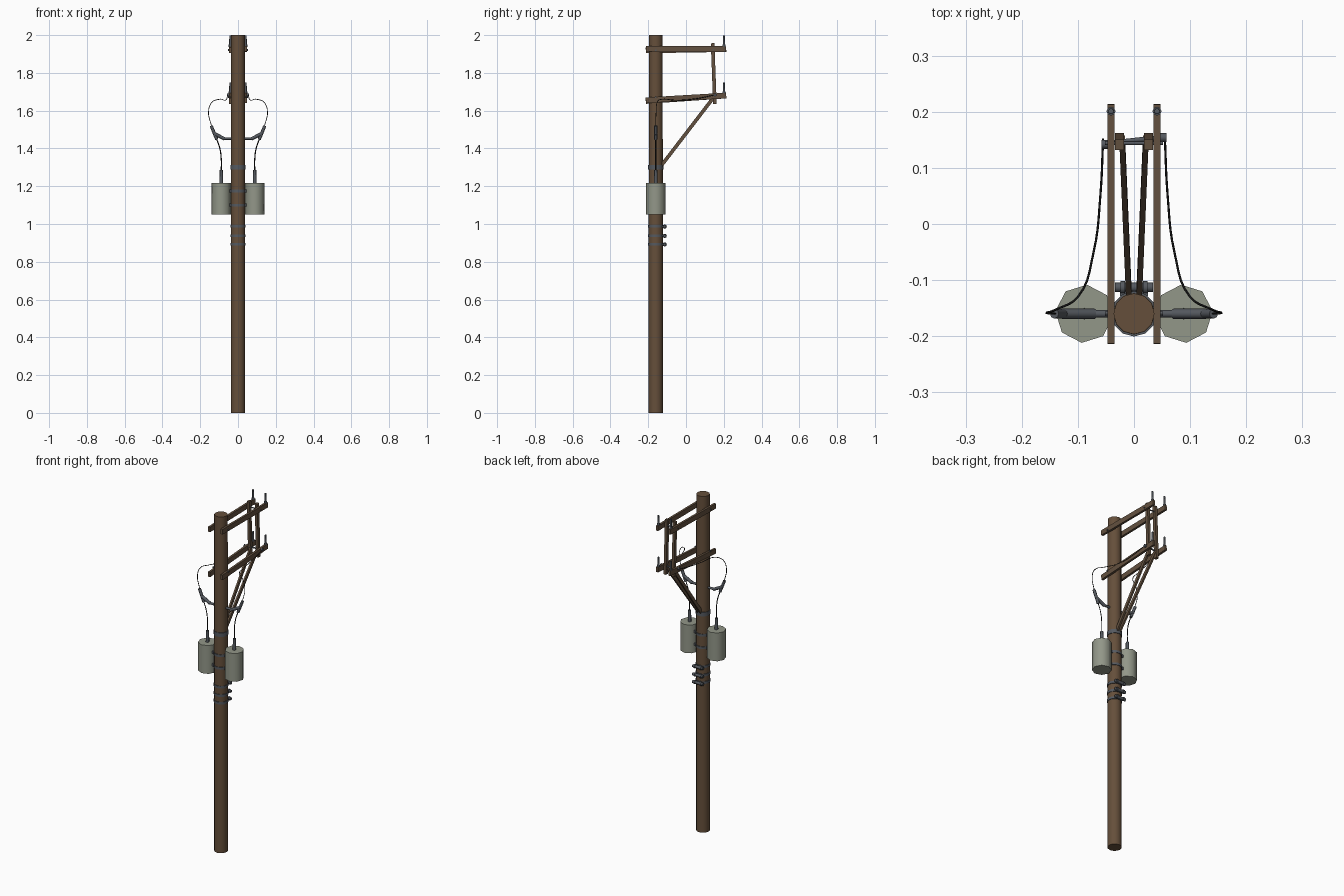
import bpy, bmesh, math
from mathutils import Vector, Matrix

if "Cube" in bpy.data.objects:
    bpy.data.objects.remove(bpy.data.objects["Cube"])


def mat(name, rgb):
    m = bpy.data.materials.new(name)
    m.diffuse_color = (*rgb, 1)
    m.use_nodes = True
    m.node_tree.nodes["Principled BSDF"].inputs["Base Color"].default_value = m.diffuse_color
    return m


POLE = mat("pole brown", (0.13, 0.078, 0.043))
WOOD = mat("crossarm brown", (0.125, 0.082, 0.05))
TANK = mat("tank grey green", (0.29, 0.31, 0.25))
METAL = mat("dark metal", (0.09, 0.1, 0.115))
WIRE = mat("black wire", (0.012, 0.012, 0.012))
PY = -0.16  # pole centre line in y


def finish(name, bm, material, smooth=None):
    me = bpy.data.meshes.new(name)
    bmesh.ops.recalc_face_normals(bm, faces=bm.faces)
    bm.to_mesh(me)
    bm.free()
    me.materials.append(material)
    ob = bpy.data.objects.new(name, me)
    bpy.context.collection.objects.link(ob)
    if smooth:
        bpy.context.view_layer.objects.active = ob
        ob.select_set(True)
        bpy.ops.object.shade_smooth_by_angle(angle=math.radians(smooth))
        ob.select_set(False)
    return ob


def rod(name, a, b, r, material, sides=8, r2=None, spin=0.0):
    """Cylinder or cone between two points."""
    a, b = Vector(a), Vector(b)
    d = b - a
    bm = bmesh.new()
    bmesh.ops.create_cone(bm, cap_ends=True, segments=sides, radius1=r,
                          radius2=r if r2 is None else r2, depth=d.length)
    M = Matrix.Translation((a + b) / 2) @ d.to_track_quat('Z', 'Y').to_matrix().to_4x4()
    bm.transform(M @ Matrix.Rotation(spin, 4, 'Z'))
    return finish(name, bm, material, 50)


def beam(name, a, b, w, h, material):
    """Square timber between two points, w wide in x, h deep across."""
    a, b = Vector(a), Vector(b)
    z = (b - a).normalized()
    y = z.cross(Vector((1, 0, 0))).normalized()
    x = y.cross(z)
    R = Matrix((x, y, z)).transposed().to_4x4()
    bm = bmesh.new()
    bmesh.ops.create_cube(bm, size=1)
    bm.transform(Matrix.Translation((a + b) / 2) @ R
                 @ Matrix.Diagonal((w, h, (b - a).length, 1)))
    return finish(name, bm, material)


def wire(name, pts, r):
    """Smooth round cable through the points."""
    cu = bpy.data.curves.new(name, 'CURVE')
    cu.dimensions = '3D'
    cu.bevel_depth = r
    cu.bevel_resolution = 0
    cu.resolution_u = 5
    sp = cu.splines.new('BEZIER')
    sp.bezier_points.add(len(pts) - 1)
    for p, co in zip(sp.bezier_points, pts):
        p.co = co
        p.handle_left_type = p.handle_right_type = 'AUTO'
    ob = bpy.data.objects.new(name, cu)
    bpy.context.collection.objects.link(ob)
    cu.materials.append(WIRE)
    bpy.context.view_layer.objects.active = ob
    ob.select_set(True)
    bpy.ops.object.convert(target='MESH')
    ob.select_set(False)


# main pole
rod("pole", (0, PY, 0), (0, PY, 2), 0.038, POLE, 12, 0.0365)

# metal bands round the pole
for i, (z, h) in enumerate([(1.3, 0.024), (1.175, 0.014), (1.1, 0.014),
                            (0.988, 0.014), (0.938, 0.014), (0.893, 0.014)]):
    rod(f"pole_band_{i}", (0, PY, z - h / 2), (0, PY, z + h / 2), 0.0405, METAL, 12)

# spool insulators on the back of the pole
for i, z in enumerate((0.986, 0.937, 0.892)):
    rod(f"spool_{i}", (-0.034, -0.113, z), (0.034, -0.113, z), 0.0085, METAL)
    for x in (-0.02, 0.02):
        rod(f"spool_flange_{i}", (x - 0.004, -0.113, z), (x + 0.004, -0.113, z), 0.0115, METAL)
    beam(f"spool_bracket_{i}", (0, -0.128, z), (0, -0.115, z), 0.05, 0.008, METAL)

for s, side in ((-1, "left"), (1, "right")):
    X = 0.041 * s
    tilt = 0.004 * s
    # pairs of crossarms
    beam(f"upper_arm_{side}", (X, -0.213, 1.923 + tilt), (X, 0.213, 1.926), 0.013, 0.03, WOOD)
    beam(f"lower_arm_{side}", (X, -0.213, 1.653 + tilt / 2), (X, 0.213, 1.68), 0.013, 0.03, WOOD)
    # upright and diagonal braces
    beam(f"upright_{side}", (0.026 * s, 0.153, 1.635), (0.026 * s, 0.141, 1.957), 0.016, 0.019, WOOD)
    beam(f"diagonal_{side}", (0.021 * s, 0.15, 1.675), (0.009 * s, -0.13, 1.31), 0.01, 0.019, WOOD)
    # insulator pins at the arm ends
    for z, n in ((1.938, "upper"), (1.69, "lower")):
        rod(f"{n}_pin_{side}", (X, 0.201, z), (X, 0.201, z + 0.06), 0.006, METAL, 8, 0.005)
        rod(f"{n}_pin_foot_{side}", (X, 0.201, z), (X, 0.201, z + 0.012), 0.008, METAL)
        # bolt heads where arms meet the pole
        rod(f"{n}_bolt_{side}", (X, PY, z - 0.018), (0.052 * s, PY, z - 0.018), 0.005, METAL, 6)
    rod(f"clamp_{side}", (0.046 * s, 0.148 + 0.006 * s, 1.683),
        (0.058 * s, 0.148 + 0.006 * s, 1.683), 0.008, METAL)

    # transformer tank with lid rim, bushing and hangers
    T = 0.0885 * s
    rod(f"tank_{side}", (T, PY, 1.05), (T, PY, 1.218), 0.052, TANK, 8, spin=0.09 * s)
    rod(f"tank_bushing_{side}", (T, PY, 1.215), (T, PY, 1.285), 0.01, METAL, 8, 0.0085)
    for z in (1.175, 1.1):
        beam(f"tank_hanger_{side}", (0.043 * s, PY - 0.02, z), (0.043 * s, PY + 0.02, z),
             0.014, 0.016, METAL)

    # fuse cutout on its bracket
    rod(f"fuse_bracket_{side}", (0.03 * s, PY, 1.452), (0.075 * s, PY, 1.452), 0.007, METAL)
    rod(f"fuse_arm_{side}", (0.07 * s, PY, 1.45), (0.128 * s, PY, 1.48), 0.009, METAL)
    rod(f"fuse_{side}", (0.112 * s, PY, 1.447), (0.142 * s, PY, 1.52), 0.0085, METAL)

    # lead from arm to fuse, and from fuse to tank
    wire(f"upper_lead_{side}", [
        (0.055 * s, 0.152, 1.683), (0.06 * s, 0.05, 1.663), (0.072 * s, -0.05, 1.655),
        (0.1 * s, -0.13, 1.66), (0.138 * s, -0.152, 1.645), (0.156 * s, -0.158, 1.595),
        (0.14 * s, PY, 1.518)], 0.002)
    wire(f"lower_lead_{side}", [
        (0.113 * s, PY, 1.45), (0.096 * s, PY, 1.4), (0.089 * s, PY, 1.35),
        (T, PY, 1.283)], 0.003)

# bar tying the uprights together
rod("tie_bar", (-0.055, 0.143, 1.683), (0.055, 0.155, 1.683), 0.0045, METAL)
rod("upper_tie_bar", (-0.052, 0.144, 1.922), (0.052, 0.144, 1.922), 0.0035, METAL)
